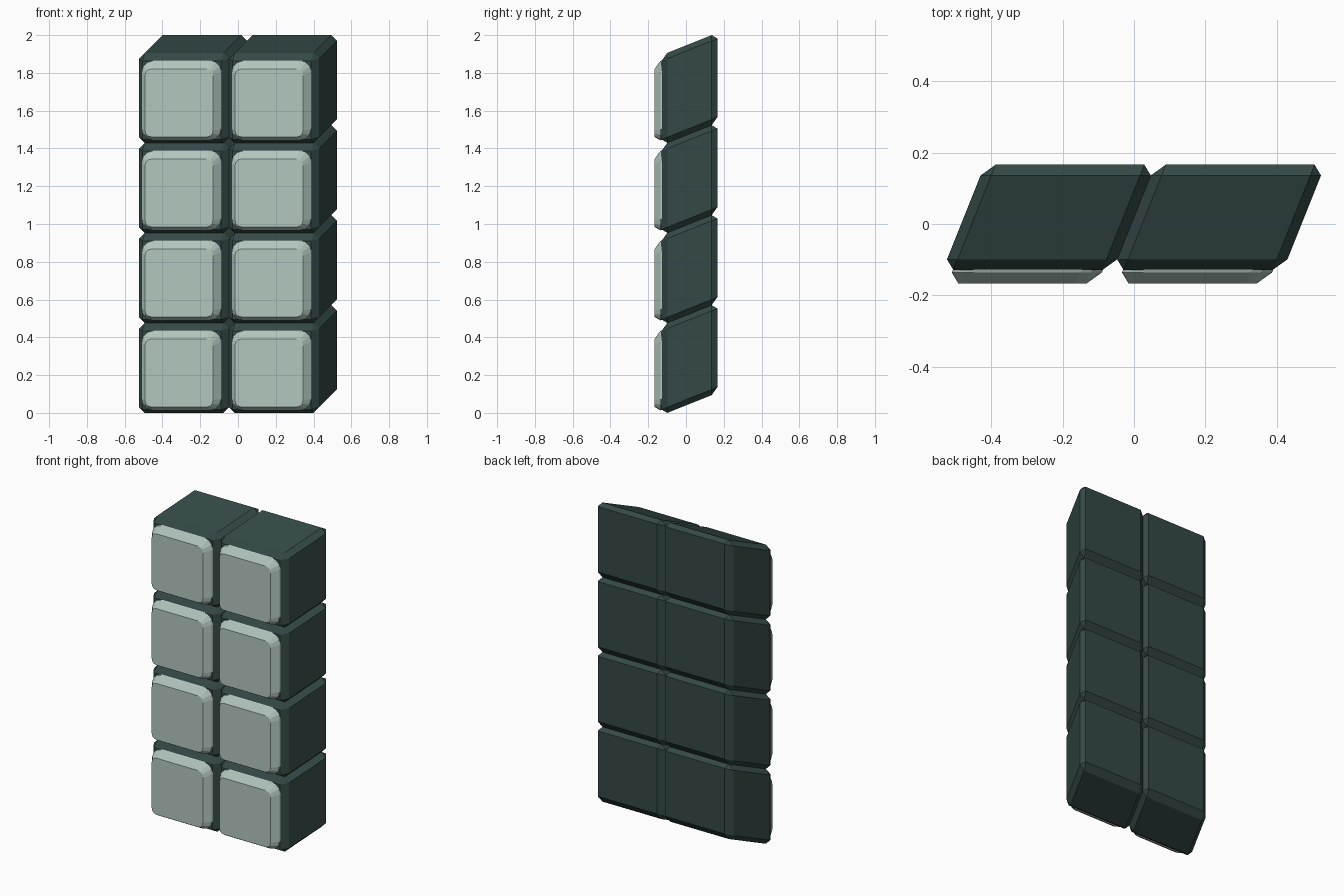
import bpy, bmesh
from mathutils import Matrix

if "Cube" in bpy.data.objects:
    bpy.data.objects.remove(bpy.data.objects["Cube"])

PITCH = 0.4765      # cell size; neighbouring cells touch
SHEAR = 0.4         # sideways and upward lean per unit of depth
BEVEL = 0.03
MID_Y = 0.0185      # depth about which each cell leans
FRONT, BACK = -0.129, 0.166
TILE_FRONT = -0.166
COLS, ROWS = 2, 4


def material(name, color):
    m = bpy.data.materials.new(name)
    m.diffuse_color = (*color, 1)
    m.use_nodes = True
    m.node_tree.nodes["Principled BSDF"].inputs["Base Color"].default_value = m.diffuse_color
    return m


def along_y(e):
    d = e.verts[0].co - e.verts[1].co
    return abs(d.y) > 0.1


def leaning_block(name, width, y0, y1, mat, corner=0.0):
    """Chamfered box, optionally with rounded depth edges, sheared in x and z."""
    bm = bmesh.new()
    bmesh.ops.create_cube(bm, size=1, matrix=Matrix.Translation((0, (y0 + y1) / 2 - MID_Y, 0))
                          @ Matrix.Diagonal((width, y1 - y0, width, 1)))
    edges = bm.edges[:]
    if corner:
        bmesh.ops.bevel(bm, geom=[e for e in bm.edges if along_y(e)], offset=corner,
                        segments=3, profile=0.5, affect='EDGES')
        edges = [e for e in bm.edges if not along_y(e)]
    bmesh.ops.bevel(bm, geom=edges, offset=BEVEL, segments=1, affect='EDGES')
    shear = Matrix(((1, SHEAR, 0, 0), (0, 1, 0, 0), (0, SHEAR, 1, 0), (0, 0, 0, 1)))
    bm.transform(shear)
    bmesh.ops.recalc_face_normals(bm, faces=bm.faces[:])
    mesh = bpy.data.meshes.new(name)
    bm.to_mesh(mesh)
    bm.free()
    mesh.materials.append(mat)
    return mesh


dark = material("dark_casing", (0.034, 0.066, 0.062))
light = material("pale_tile", (0.45, 0.57, 0.52))

# One casing and one pale core, shared by every cell
casing = leaning_block("casing", PITCH, FRONT, BACK, dark)
tile = leaning_block("tile", 0.42, TILE_FRONT, BACK - 0.001, light, corner=0.06)

# Grid of cells
lift = SHEAR * ((BACK - FRONT) / 2 - BEVEL)
for col in range(COLS):
    for row in range(ROWS):
        pos = ((col - (COLS - 1) / 2) * PITCH, MID_Y, lift + (row + 0.5) * PITCH)
        for mesh in (casing, tile):
            ob = bpy.data.objects.new(f"{mesh.name}_{col}_{row}", mesh)
            ob.location = pos
            bpy.context.collection.objects.link(ob)
